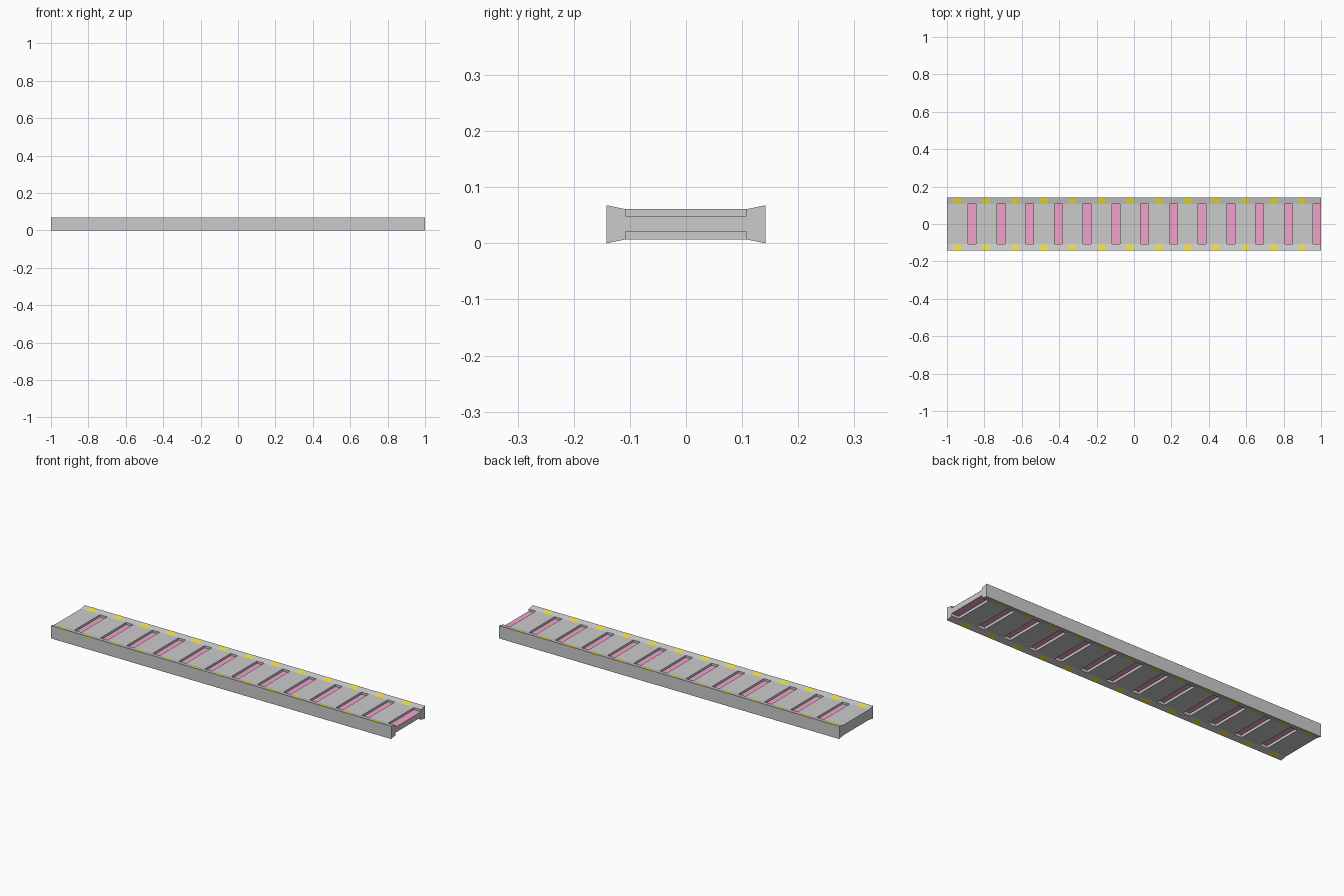
import bpy, bmesh

if "Cube" in bpy.data.objects:
    bpy.data.objects.remove(bpy.data.objects["Cube"])

HALF_W, INNER_W = 0.142, 0.108      # outer edge and rim crease
H, DIP = 0.068, 0.007               # full height, rim slope drop
FLOOR_TOP, FLOOR_BOT = 0.049, 0.021 # slot floors
PITCH, SIZE, COUNT = 0.1537, 0.042, 13
SLOT_X = [0.979 - PITCH * i for i in range(COUNT)]
MARK_X = [-0.945 + PITCH * i for i in range(COUNT)]


def make_object(name, bm, color=None):
    mesh = bpy.data.meshes.new(name)
    bm.to_mesh(mesh)
    bm.free()
    obj = bpy.data.objects.new(name, mesh)
    bpy.context.collection.objects.link(obj)
    if color:
        mat = bpy.data.materials.new(name)
        mat.diffuse_color = color
        mat.use_nodes = True
        mat.node_tree.nodes["Principled BSDF"].inputs["Base Color"].default_value = mat.diffuse_color
        mesh.materials.append(mat)
    return obj


def add_box(bm, x0, x1, y0, y1, z0, z1):
    verts = bmesh.ops.create_cube(bm, size=1)["verts"]
    for v in verts:
        v.co = (x1 if v.co.x > 0 else x0,
                y1 if v.co.y > 0 else y0,
                z1 if v.co.z > 0 else z0)


def add_quad(bm, points, up):
    face = bm.faces.new([bm.verts.new(p) for p in points])
    face.normal_update()
    if (face.normal.z > 0) != up:
        face.normal_flip()


# Beam: flared rim profile swept along x
profile = [(-HALF_W, 0), (-INNER_W, DIP), (INNER_W, DIP), (HALF_W, 0),
           (HALF_W, H), (INNER_W, H - DIP), (-INNER_W, H - DIP), (-HALF_W, H)]
bm = bmesh.new()
face = bm.faces.new([bm.verts.new((-1, y, z)) for y, z in profile])
ext = bmesh.ops.extrude_face_region(bm, geom=[face])["geom"]
bmesh.ops.translate(bm, vec=(2, 0, 0),
                    verts=[g for g in ext if isinstance(g, bmesh.types.BMVert)])
bmesh.ops.recalc_face_normals(bm, faces=bm.faces[:])
beam = make_object("beam", bm)

# Slots cut into both top and bottom; the last one is open at the end
bm = bmesh.new()
slot_w = INNER_W - 0.0005
for x in SLOT_X:
    x0 = x - SIZE / 2
    x1 = 1.05 if x > 0.97 else x + SIZE / 2
    add_box(bm, x0, x1, -slot_w, slot_w, FLOOR_TOP, H + 0.05)
    add_box(bm, x0, x1, -slot_w, slot_w, -0.05, FLOOR_BOT)
cutter = make_object("slot_cutter", bm)
cutter.hide_render = True
cutter.hide_set(True)
cut = beam.modifiers.new("slots", "BOOLEAN")
cut.object = cutter
cut.operation = "DIFFERENCE"
cut.solver = "EXACT"

# Pink strips lying on the slot floors
bm = bmesh.new()
for x in SLOT_X:
    a, b = x - SIZE / 2, x + SIZE / 2
    for z, up in ((FLOOR_TOP + 0.0006, True), (FLOOR_BOT - 0.0006, False)):
        add_quad(bm, [(a, -slot_w, z), (b, -slot_w, z), (b, slot_w, z), (a, slot_w, z)], up)
make_object("light_strips", bm, (0.88, 0.36, 0.6, 1))

# Yellow patches on the sloped rims, both sides, top and bottom
bm = bmesh.new()
slope = DIP / (HALF_W - INNER_W)
y_in, y_out = 0.110, 0.1415
for x in MARK_X:
    a, b = x - SIZE / 2, x + SIZE / 2
    for side in (-1, 1):
        for up in (True, False):
            def pt(px, y):
                drop = (HALF_W - y) * slope - 0.0006
                return (px, side * y, H - drop if up else drop)
            add_quad(bm, [pt(a, y_in), pt(b, y_in), pt(b, y_out), pt(a, y_out)], up)
make_object("rim_markers", bm, (0.85, 0.75, 0.05, 1))
